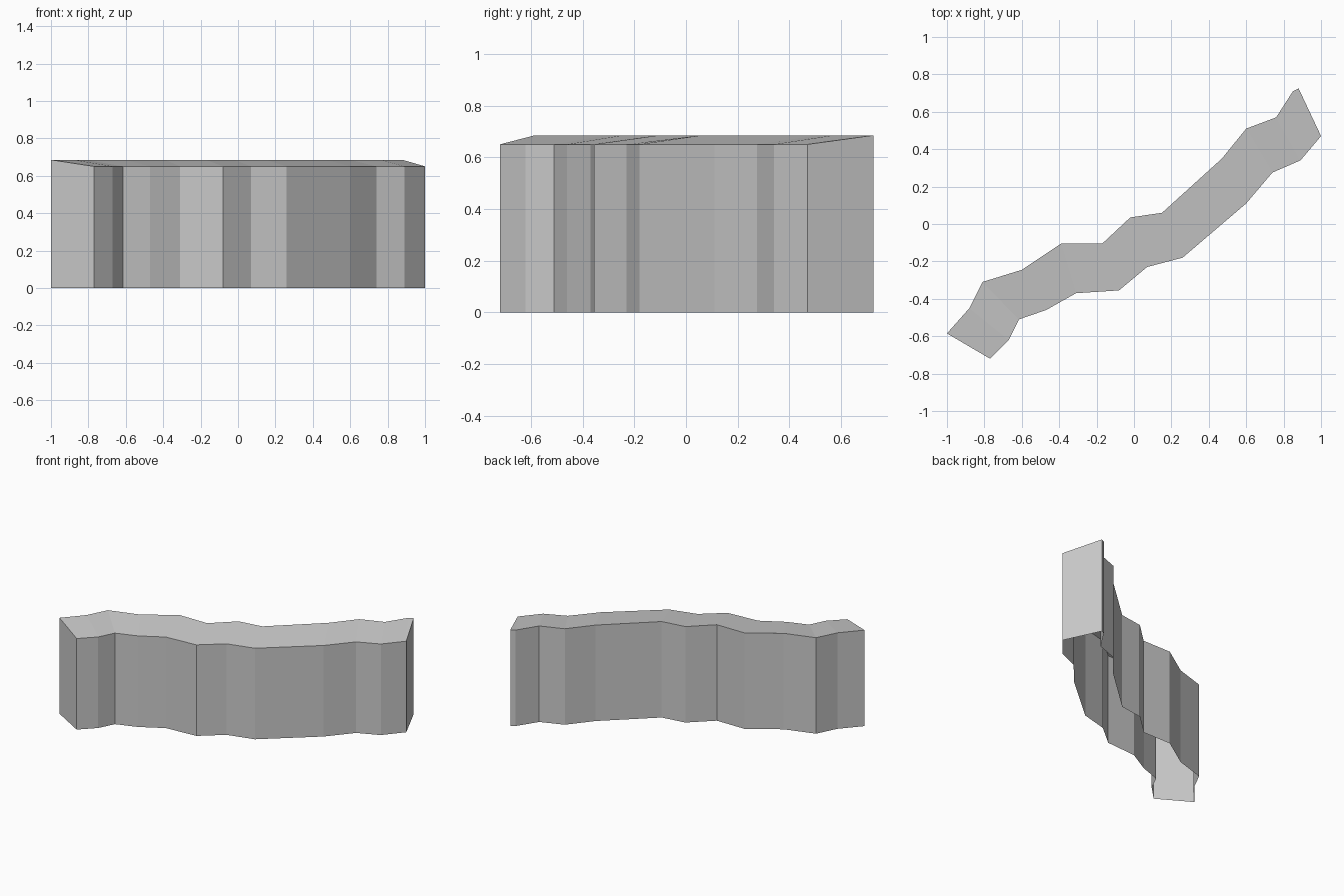
import bpy
import bmesh

cube = bpy.data.objects.get("Cube")
if cube:
    bpy.data.objects.remove(cube, do_unlink=True)

FRONT_HEIGHT = 0.65
BACK_HEIGHT = 0.685

# Plan outlines of the two long sides, paired from the -x end to the +x end
front_line = [(-.77, -.72), (-.67, -.62), (-.615, -.51), (-.47, -.46),
              (-.31, -.37), (-.08, -.355), (.07, -.23), (.26, -.18),
              (.60, .11), (.74, .275), (.89, .34), (.99, .458), (1, .47)]
back_line = [(-1, -.585), (-.88, -.45), (-.81, -.31), (-.60, -.245),
             (-.39, -.105), (-.17, -.105), (-.02, .035), (.15, .06),
             (.47, .35), (.60, .51), (.76, .57), (.85, .71), (.88, .725)]

# Plain grey material
grey = bpy.data.materials.new("plain_grey")
grey.use_nodes = True
colour = (0.6, 0.6, 0.6, 1)
grey.diffuse_color = colour
grey.node_tree.nodes["Principled BSDF"].inputs["Base Color"].default_value = colour

# Winding wall: cross-sections bridged by flat quads, open underneath
bm = bmesh.new()
sections = []
for (fx, fy), (bx, by) in zip(front_line, back_line):
    corners = [(fx, fy, 0), (fx, fy, FRONT_HEIGHT),
               (bx, by, BACK_HEIGHT), (bx, by, 0)]
    sections.append([bm.verts.new(c) for c in corners])

for a, b in zip(sections, sections[1:]):
    for i in range(3):
        bm.faces.new((a[i], b[i], b[i + 1], a[i + 1]))

# End caps
bm.faces.new(sections[0])
bm.faces.new(reversed(sections[-1]))

mesh = bpy.data.meshes.new("winding_wall")
bm.to_mesh(mesh)
bm.free()
mesh.materials.append(grey)
wall = bpy.data.objects.new("winding_wall", mesh)
bpy.context.collection.objects.link(wall)
